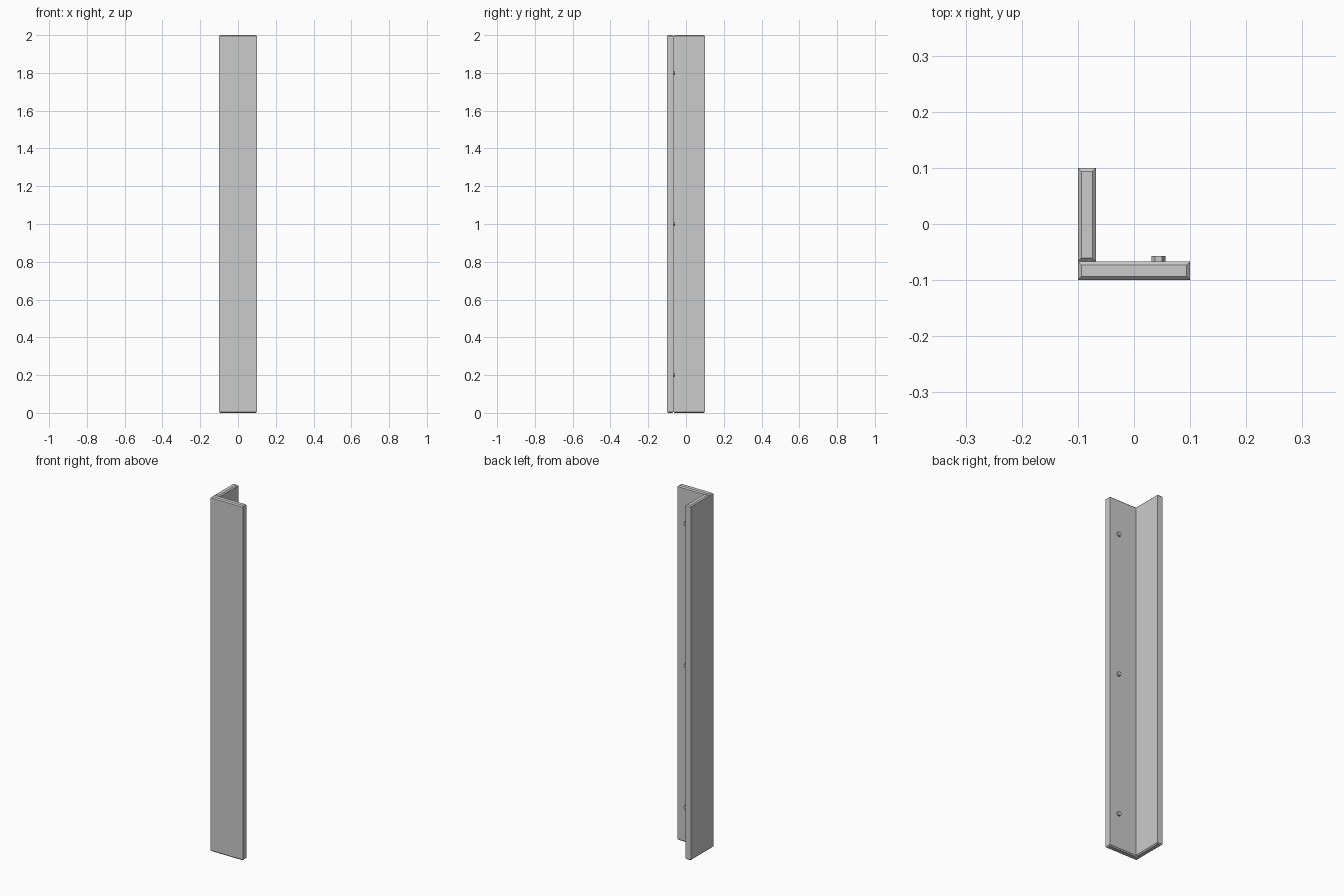
import bpy, bmesh, math
from mathutils import Matrix

if "Cube" in bpy.data.objects:
    bpy.data.objects.remove(bpy.data.objects["Cube"])

grey = bpy.data.materials.new("plain_grey")
grey.diffuse_color = (0.6, 0.6, 0.6, 1)
grey.use_nodes = True
grey.node_tree.nodes["Principled BSDF"].inputs["Base Color"].default_value = grey.diffuse_color


def finish(name, bm):
    bmesh.ops.recalc_face_normals(bm, faces=bm.faces)
    mesh = bpy.data.meshes.new(name)
    bm.to_mesh(mesh)
    bm.free()
    mesh.materials.append(grey)
    bpy.context.collection.objects.link(bpy.data.objects.new(name, mesh))


def plank(name, x0, x1, y0, y1, height=2.0, c=0.006):
    # upright board whose two ends are chamfered
    bm = bmesh.new()
    rings = []
    for z, i in ((0, c), (c, 0), (height - c, 0), (height, c)):
        corners = ((x0 + i, y0 + i), (x1 - i, y0 + i), (x1 - i, y1 - i), (x0 + i, y1 - i))
        rings.append([bm.verts.new((x, y, z)) for x, y in corners])
    for a, b in zip(rings, rings[1:]):
        for k in range(4):
            n = (k + 1) % 4
            bm.faces.new((a[k], a[n], b[n], b[k]))
    bm.faces.new(rings[0])
    bm.faces.new(rings[-1])
    finish(name, bm)


# Two boards joined in an L
plank("front_board", -0.1, 0.1, -0.1, -0.067)
plank("side_board", -0.1, -0.068, -0.067, 0.1)

# Hexagonal bolt heads on the inner face of the front board
for i, z in enumerate((0.2, 1.0, 1.8)):
    bm = bmesh.new()
    bmesh.ops.create_cone(bm, cap_ends=True, segments=6, radius1=0.0125, radius2=0.0125, depth=0.02,
                          matrix=Matrix.Translation((0.044, -0.067, z))
                          @ Matrix.Rotation(math.pi / 2, 4, 'X')
                          @ Matrix.Rotation(math.pi / 2, 4, 'Z'))
    # keep a corner pointing along x
    xs = [v.co.x for v in bm.verts]
    if max(xs) - min(xs) < 0.024:
        bmesh.ops.rotate(bm, verts=bm.verts, cent=(0.044, -0.067, z),
                         matrix=Matrix.Rotation(math.pi / 6, 3, 'Y'))
    finish(f"bolt_head_{i + 1}", bm)
